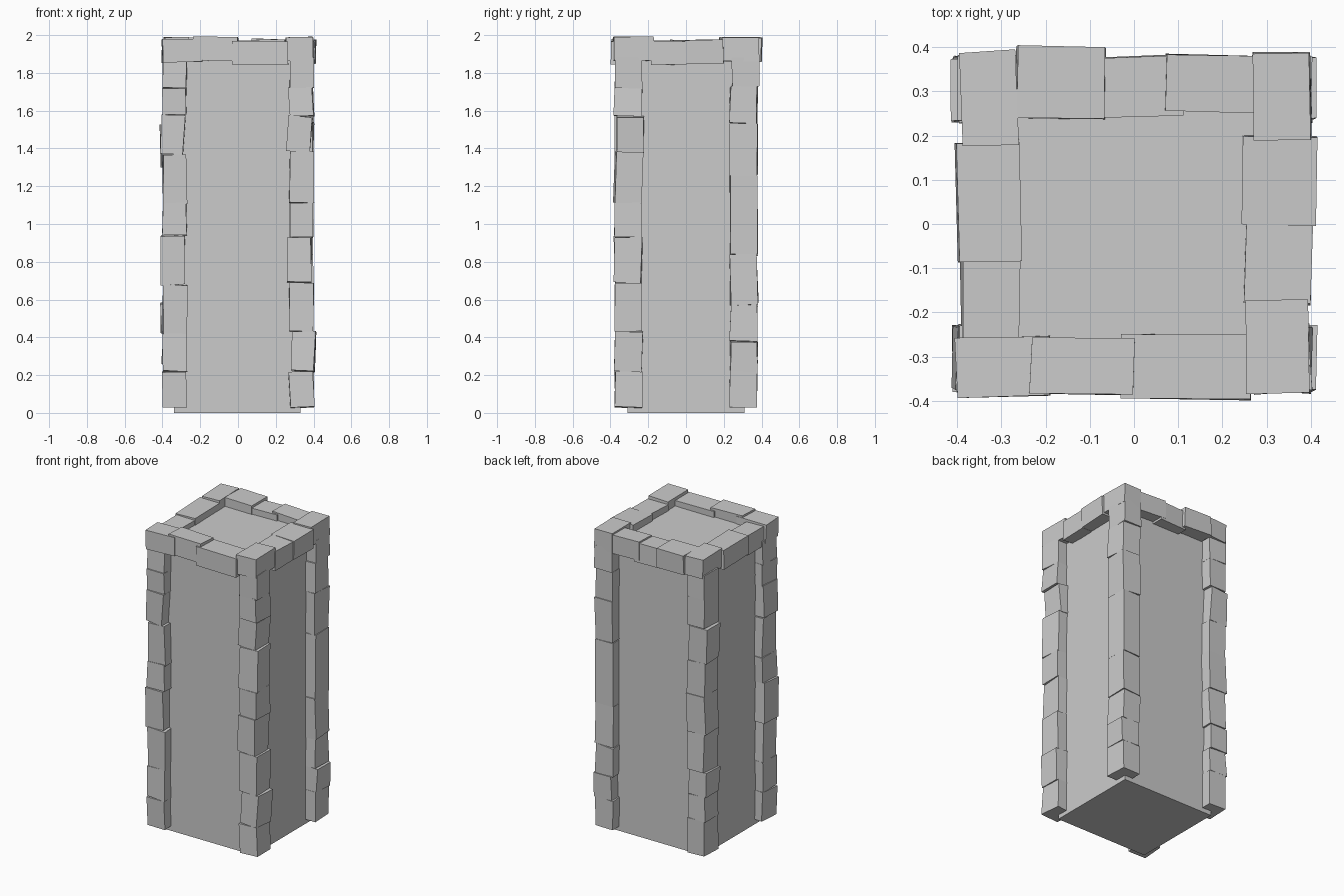
import bpy
import bmesh
import random
from math import radians
from mathutils import Euler, Vector

rng = random.Random(4)

default_cube = bpy.data.objects.get("Cube")
if default_cube:
    bpy.data.objects.remove(default_cube, do_unlink=True)

stone_grey = bpy.data.materials.new("stone grey")
stone_grey.use_nodes = True
shade = (0.6, 0.6, 0.6, 1)
stone_grey.diffuse_color = shade
stone_grey.node_tree.nodes["Principled BSDF"].inputs["Base Color"].default_value = shade


def add_block(name, low, high, tilt=(0, 0, 0), wobble=0.0):
    """Flat-faced block between two corners, tilted in degrees, with uneven vertices."""
    low, high = Vector(low), Vector(high)
    size = high - low
    bm = bmesh.new()
    bmesh.ops.create_cube(bm, size=1)
    turn = Euler([radians(angle) for angle in tilt]).to_matrix()
    for vert in bm.verts:
        uneven = Vector([rng.uniform(-wobble, wobble) for axis in range(3)])
        vert.co = turn @ (vert.co * size + uneven)
    mesh = bpy.data.meshes.new(name)
    bm.to_mesh(mesh)
    bm.free()
    mesh.materials.append(stone_grey)
    block = bpy.data.objects.new(name, mesh)
    block.location = (low + high) / 2
    bpy.context.collection.objects.link(block)
    return block


# Plain pillar core
add_block("pillar_core", (-0.34, -0.31, 0), (0.33, 0.31, 1.93))

# Corner stones: (top height, sideways shift, depth shift, sideways tilt) from the ground up
corner_columns = {
    "front_right": (-1, -1, [
        (.22, 0, 0, 0), (.42, 0, 0, 0), (.68, 0, 0, 0), (.94, -.01, 0, 0),
        (1.11, 0, 0, 0), (1.37, 0, 0, 0), (1.58, -.01, 0, 3), (1.72, 0, 0, 0),
        (1.88, 0, 0, 0)]),
    "front_left": (1, -1, [
        (.22, 0, 0, -2), (.43, .01, 0, 2), (.69, 0, 0, 0), (.93, -.01, 0, 0),
        (1.11, 0, 0, 0), (1.38, 0, 0, 0), (1.57, -.01, .01, 4), (1.72, 0, 0, -2),
        (1.88, 0, 0, 0)]),
    "back_left": (1, 1, [
        (.22, 0, 0, 0), (.38, .01, 0, 2), (.57, 0, 0, -2), (.84, 0, 0, 0),
        (1.26, 0, 0, 0), (1.53, 0, 0, 1), (1.73, 0, 0, -2), (1.88, 0, .01, 0)]),
    "back_right": (-1, 1, [
        (.26, 0, 0, 0), (.42, 0, 0, 2), (.58, -.01, 0, -2), (.83, 0, 0, 0),
        (1.08, 0, 0, 2), (1.3, 0, 0, 0), (1.53, -.01, 0, -2), (1.72, 0, 0, 0),
        (1.88, 0, 0, 0)]),
}
for corner, (side, depth, stones) in corner_columns.items():
    bottom = 0.03
    for index, (top, dx, dy, lean) in enumerate(stones):
        x = side * 0.335 + dx
        y = depth * 0.305 + dy
        tilt = (rng.uniform(-2, 2), lean, rng.uniform(-2, 2))
        add_block(f"{corner}_corner_stone_{index}",
                  (x - 0.063, y - 0.072, bottom), (x + 0.063, y + 0.072, top),
                  tilt, wobble=0.004)
        bottom = top

# Rim stones: x range, y range, top height, turn about the vertical
rim_stones = {
    "rim_front_right_corner": (-.4, -.19, -.39, -.255, 1.98, 1),
    "rim_front_middle": (-.235, 0, -.385, -.26, 1.99, -1),
    "rim_front_left": (-.03, .265, -.395, -.25, 1.97, -1),
    "rim_front_left_corner": (.255, .395, -.385, -.17, 1.99, 1),
    "rim_left_front": (.252, .4, -.18, 0, 1.97, -1),
    "rim_left_back": (.245, .41, 0, .2, 1.975, -1),
    "rim_back_left_corner": (.27, .4, .19, .385, 1.985, 1),
    "rim_back_left": (.07, .285, .255, .38, 1.98, -1),
    "rim_back_middle": (-.085, .11, .243, .38, 1.97, 2),
    "rim_back_right": (-.265, -.065, .24, .4, 1.985, -1),
    "rim_back_right_corner": (-.39, -.265, .175, .39, 1.99, 2),
    "rim_right_back": (-.4, -.258, -.085, .185, 1.975, 2),
    "rim_right_front": (-.39, -.26, -.26, -.08, 1.965, 0),
}
for name, (x0, x1, y0, y1, top, turn) in rim_stones.items():
    tilt = (rng.uniform(-1, 1), rng.uniform(-2, 2), turn)
    add_block(name, (x0, y0, top - 0.125), (x1, y1, top), tilt, wobble=0.003)
